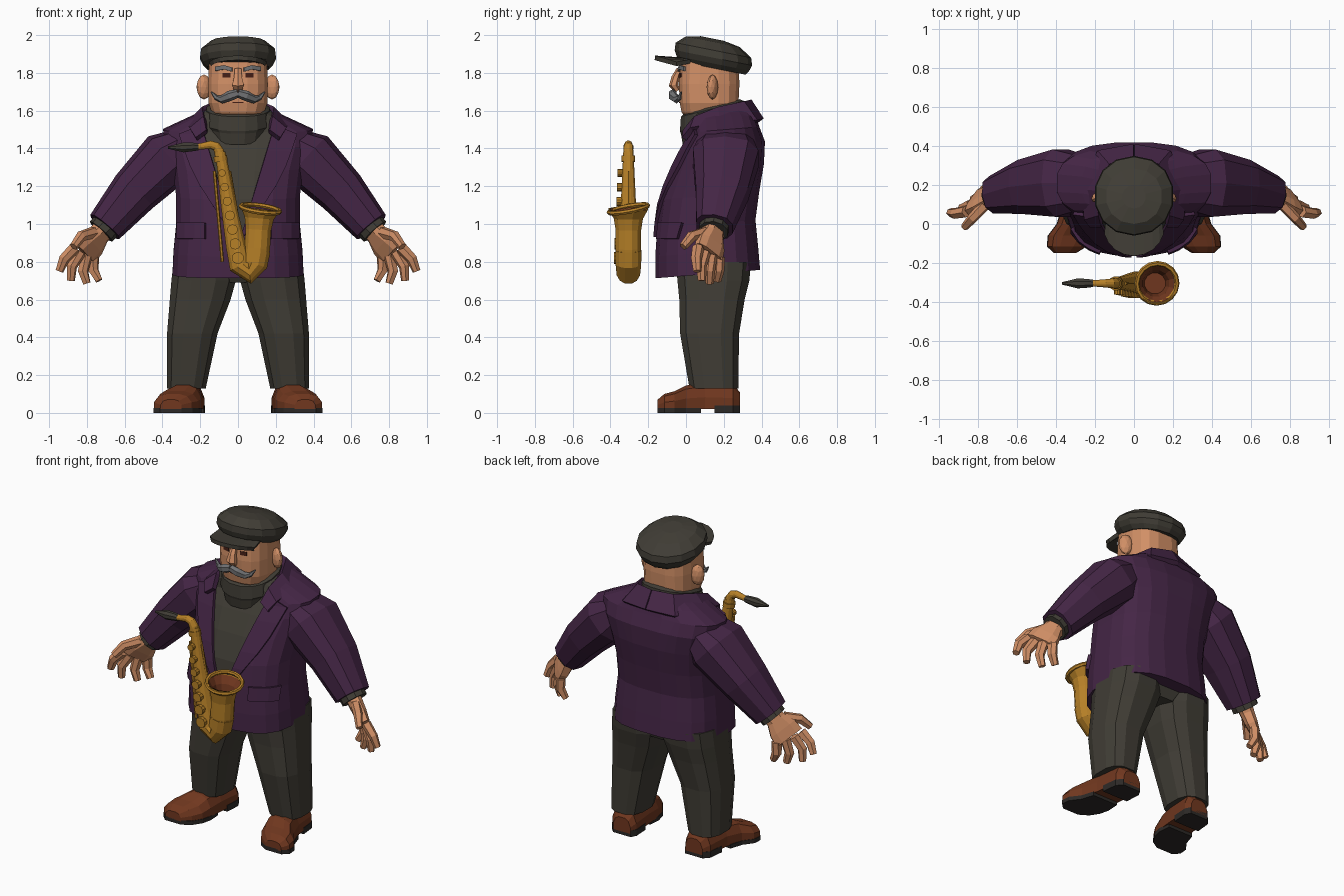
import bpy, bmesh, math
from mathutils import Vector, Matrix
from mathutils.bvhtree import BVHTree

cube = bpy.data.objects.get("Cube")
if cube:
    bpy.data.objects.remove(cube, do_unlink=True)


def material(name, *srgb):
    mat = bpy.data.materials.new(name)
    mat.use_nodes = True
    colour = [(c / 255) ** 2.2 for c in srgb] + [1]
    mat.diffuse_color = colour
    mat.node_tree.nodes["Principled BSDF"].inputs["Base Color"].default_value = colour
    return mat


PURPLE = material("purple jacket cloth", 70, 42, 71)
CLOTH = material("dark grey cloth", 66, 63, 56)
SKIN = material("skin", 208, 142, 102)
LEATHER = material("brown leather", 112, 58, 36)
SOLE = material("black sole", 48, 45, 43)
GOLD = material("brass", 182, 128, 44)
HAIR = material("grey hair", 112, 113, 115)
EYE = material("dark brown eye", 70, 36, 28)


def finish(bm, name, mats, mirror=False, thickness=0):
    """Turn a bmesh into an object, optionally mirrored and thickened."""
    bmesh.ops.recalc_face_normals(bm, faces=bm.faces)
    mesh = bpy.data.meshes.new(name)
    bm.to_mesh(mesh)
    bm.free()
    for mat in mats if isinstance(mats, list) else [mats]:
        mesh.materials.append(mat)
    ob = bpy.data.objects.new(name, mesh)
    bpy.context.collection.objects.link(ob)
    if thickness:
        solid = ob.modifiers.new("thickness", "SOLIDIFY")
        solid.thickness, solid.offset = thickness, 0
    if mirror:
        ob.modifiers.new("mirror", "MIRROR").use_mirror_merge = False
    return ob


def skin(rings, caps=(True, True)):
    """Bridge a list of point rings into a closed surface."""
    bm = bmesh.new()
    loops = [[bm.verts.new(p) for p in ring] for ring in rings]
    n = len(loops[0])
    for a, b in zip(loops, loops[1:]):
        for i in range(n):
            j = (i + 1) % n
            bm.faces.new((a[i], a[j], b[j], b[i]))
    for cap, loop in zip(caps, (loops[0], loops[-1])):
        if cap:
            bm.faces.new(loop)
    return bm


def circle(n, power):
    """Unit superellipse; a higher power is boxier."""
    def bend(v):
        return math.copysign(abs(v) ** (2 / power), v)
    angles = [math.tau * (i + .5) / n for i in range(n)]
    return [(bend(math.cos(a)), bend(math.sin(a))) for a in angles]


def loft(levels, n=16, power=2.5, tilt=0):
    """Levels are z, centre x, half width, front y, back y."""
    rings = []
    for z, cx, rx, front, back in levels:
        cy, ry = (front + back) / 2, (back - front) / 2
        rings.append([(cx + rx * c, cy + ry * s, z + tilt * ry * s)
                      for c, s in circle(n, power)])
    return skin(rings)


def tube(path, ref, n=8, power=2, caps=(True, True)):
    """Path points are x, y, z, radius along ref, radius across it."""
    pts = [Vector(p[:3]) for p in path]
    rings = []
    for i, p in enumerate(path):
        t = (pts[min(i + 1, len(pts) - 1)] - pts[max(i - 1, 0)]).normalized()
        u = Vector(ref)
        u = (u - t * u.dot(t)).normalized()
        v = t.cross(u)
        rings.append([pts[i] + u * p[3] * c + v * p[-1] * s for c, s in circle(n, power)])
    return skin(rings, caps)


def strip(name, pairs, mat, thickness, mirror=True):
    """A thick band between pairs of edge points."""
    bm = bmesh.new()
    rows = [[bm.verts.new(p) for p in pair] for pair in pairs]
    for (a, b), (c, d) in zip(rows, rows[1:]):
        bm.faces.new((a, b, d, c))
    return finish(bm, name, mat, mirror, thickness)


def on_front(tree, x, z):
    hit = tree.ray_cast(Vector((x, -1, z)), Vector((0, 1, 0)))[0]
    return hit if hit else Vector((x, .1, z))


# Jacket body, with the sweater showing in the V opening
torso = loft([(.735, 0, .35, -.165, .395), (.85, 0, .345, -.165, .385), (1, 0, .33, -.155, .37),
              (1.15, 0, .33, -.135, .39), (1.3, 0, .35, -.08, .415), (1.42, 0, .39, -.02, .42),
              (1.5, 0, .4, .03, .39), (1.56, 0, .27, .03, .37), (1.61, 0, .16, .02, .34)],
             n=20, power=2.7, tilt=.08)
V_LOW, V_SLOPE, V_HALF = .95, .3, .02


def v_edge(z):
    return V_HALF + V_SLOPE * (z - V_LOW)


for side in (1, -1):
    bmesh.ops.bisect_plane(torso, geom=torso.verts[:] + torso.edges[:] + torso.faces[:],
                           plane_co=(side * V_HALF, 0, V_LOW), plane_no=(1, 0, -side * V_SLOPE))
for face in torso.faces:
    c = face.calc_center_median()
    if c.y < .12 and abs(c.x) < v_edge(c.z):
        face.material_index = 1
body_tree = BVHTree.FromBMesh(torso)
finish(torso, "jacket_body", [PURPLE, CLOTH])

# Lapels, collar and pocket flaps
lapel = [(1.5, .24), (1.47, .31), (1.38, .28), (1.3, .25), (1.2, .2), (1.1, .135), (1, .07), (.93, .03)]
strip("lapel", [(on_front(body_tree, max(v_edge(z), .01), z), on_front(body_tree, x, z))
                for z, x in lapel], PURPLE, .035)
strip("collar", [((0, .335, 1.65), (0, .4, 1.55)), ((.12, .3, 1.64), (.18, .37, 1.54)),
                 ((.18, .17, 1.61), (.26, .18, 1.53)), ((.175, .05, 1.56), (.25, .03, 1.5)),
                 ((.165, -.005, 1.49), (.22, -.01, 1.45))], PURPLE, .03)
strip("pocket_flap", [(on_front(body_tree, x, 1.005), on_front(body_tree, x, .92))
                      for x in (.17, .22, .27, .31)], PURPLE, .04)

# Sleeves and cuffs
ACROSS = (0, 1, 0)
finish(tube([(.28, .21, 1.42, .15, .1), (.37, .21, 1.35, .18, .155), (.55, .19, 1.17, .145, .13),
             (.705, .15, .985, .1, .1)], ACROSS, 10, 2.6), "sleeve", PURPLE, True)
finish(tube([(.68, .155, 1.01, .08, .08), (.725, .145, .96, .08, .08)], ACROSS, 10),
       "shirt_cuff", CLOTH, True)

# Hands: palm, four fingers and a thumb
PALM = (.57, -.7, .43)
finish(tube([(.7, .15, .985, .06, .05), (.735, .14, .945, .062, .045), (.775, .13, .895, .09, .04),
             (.815, .12, .845, .095, .03)], PALM, 8, 3), "palm", SKIN, True)
fingers = [((.862, .065, .875), (.92, .055, .815), (.945, .06, .75)),
           ((.835, .1, .85), (.88, .08, .775), (.885, .085, .7)),
           ((.8, .135, .835), (.82, .125, .75), (.8, .125, .685)),
           ((.765, .175, .825), (.765, .175, .755), (.735, .165, .7)),
           ((.765, .1, .955), (.83, .03, .935), (.87, -.015, .88))]
for name, joints in zip(("index", "middle", "ring", "little", "thumb"), fingers):
    path = [(*p, r, r * .95) for p, r in zip(joints, (.031, .028, .021))]
    finish(tube(path, PALM, 6, 2.5), name + "_finger", SKIN, True)

# Trousers
finish(loft([(.8, .18, .165, -.06, .35), (.7, .182, .175, -.05, .34), (.6, .2, .165, -.04, .315),
             (.42, .242, .137, -.035, .285), (.13, .273, .105, .015, .28)], 12, 2.7),
       "trouser_leg", CLOTH, True)
finish(loft([(.69, 0, .12, .0, .3), (.8, 0, .3, -.06, .34)], 12, 2.5), "trouser_seat", CLOTH)

# Shoes: stations from heel to toe as centre x, y, half width, height
stations = [(.255, .285, .06, .11), (.262, .25, .085, .15), (.275, .1, .088, .16), (.295, 0, .1, .145),
            (.325, -.06, .115, .115), (.345, -.115, .1, .1), (.355, -.15, .055, .07)]
section = [(-1, 0), (1, 0), (1, .45), (.75, .85), (.35, 1), (-.35, 1), (-.75, .85), (-1, .45)]
finish(skin([[(x + w * a, y, .02 + (h - .02) * b) for a, b in section]
             for x, y, w, h in stations]), "shoe", LEATHER, True)


def sole(name, part, top):
    finish(skin([[(x + w * a * 1.03, y, z) for a, z in ((-1, 0), (1, 0), (1, top), (-1, top))]
                 for x, y, w, h in part]), name, SOLE, True)


sole("shoe_sole", [(.285, .08, .085, 0)] + stations[3:], .026)
sole("shoe_heel", stations[:2] + [(.27, .15, .087, 0)], .04)

# Roll neck
finish(loft([(1.46, 0, .15, -.02, .3), (1.52, 0, .165, -.03, .31), (1.535, 0, .178, -.035, .315),
             (1.61, 0, .17, -.03, .31), (1.625, 0, .145, -.005, .285)], 16, 2.2, .25),
       "roll_neck", CLOTH)

# Head and ears
head = loft([(1.55, 0, .1, .01, .25), (1.59, 0, .14, -.025, .265), (1.64, 0, .158, -.035, .28),
             (1.74, 0, .16, -.04, .285), (1.87, 0, .155, -.03, .28)], 16, 2.8)
head_tree = BVHTree.FromBMesh(head)
finish(head, "head", SKIN)
ear = bmesh.new()
bmesh.ops.create_icosphere(ear, subdivisions=2, radius=1, matrix=Matrix.Translation((.18, .14, 1.725))
                           @ Matrix.Rotation(math.radians(-25), 4, "Z")
                           @ Matrix.Diagonal((.042, .028, .066, 1)))
finish(ear, "ear", SKIN, True)

# Face
finish(tube([(0, -.035, 1.82, .02, .015), (0, -.055, 1.775, .024, .022), (0, -.066, 1.735, .036, .025),
             (0, -.045, 1.705, .022, .016)], (1, 0, 0), 6), "nose", SKIN)
finish(tube([(0, -.07, 1.692, .022, .022), (.045, -.07, 1.678, .024, .028), (.085, -.05, 1.66, .02, .022),
             (.115, -.035, 1.668, .013, .014), (.142, -.025, 1.7, .004, .004)], ACROSS, 6),
       "moustache", HAIR, True)
strip("eyebrow", [(on_front(head_tree, x, z), on_front(head_tree, x, z + .022))
                  for x, z in ((.03, 1.806), (.07, 1.818), (.115, 1.81))], HAIR, .025)
strip("eye", [(on_front(head_tree, x, 1.775), on_front(head_tree, x, 1.798))
              for x in (.04, .06, .08)], EYE, .009)
strip("mouth", [(on_front(head_tree, x, 1.64), on_front(head_tree, x, 1.647))
                for x in (-.03, 0, .03)], EYE, .008, False)

# Flat cap
finish(loft([(1.825, 0, .165, -.03, .315), (1.85, 0, .19, -.05, .335), (1.88, 0, .205, -.06, .35),
             (1.92, 0, .2, -.055, .345), (1.965, 0, .145, 0, .285), (1.982, 0, .06, .08, .2)],
            14, 2.1, -.2), "cap_crown", CLOTH)
arc = [math.radians(a) for a in range(-80, 81, 20)]
strip("cap_peak", [((.14 * math.sin(a), .04, 1.865),
                    (.15 * math.sin(a), -.025 - .14 * math.cos(a), 1.84 + .04 * math.cos(a)))
                   for a in arc], CLOTH, .024, False)

# Saxophone: body, bell and bent neck, all in one upright plane
DEPTH = -.305


def sax_tube(name, path, mat, caps=(True, True), n=12):
    finish(tube([(x, DEPTH, z, r, r) for x, z, r in path], ACROSS, n, 2, caps), name, mat)


sax_tube("sax_body", [(-.093, 1.38, .028), (-.05, 1.1, .042), (-.01, .88, .055), (.012, .78, .062),
                      (.06, .745, .064), (.09, .79, .07), (.102, .86, .072)], GOLD)
sax_tube("sax_bell", [(.09, .79, .068), (.102, .87, .07), (.108, .97, .07), (.112, 1.03, .08),
                      (.118, 1.08, .108)], GOLD, (True, False))
sax_tube("sax_bell_lining", [(.118, 1.078, .1), (.113, 1.035, .07), (.108, .97, .055)], LEATHER, (False, True))
bpy.ops.mesh.primitive_torus_add(location=(.118, DEPTH, 1.08), rotation=(.18, .14, 0),
                                 major_radius=.104, minor_radius=.013,
                                 major_segments=16, minor_segments=6)
rim = bpy.context.object
rim.name = "sax_bell_rim"
rim.data.materials.append(GOLD)
sax_tube("sax_neck", [(-.093, 1.35, .03), (-.1, 1.385, .027), (-.115, 1.41, .025), (-.145, 1.42, .022),
                      (-.19, 1.412, .018), (-.225, 1.408, .017)], GOLD)
sax_tube("sax_neck_joint", [(-.09, 1.33, .037), (-.094, 1.36, .037)], GOLD)
sax_tube("sax_mouthpiece", [(-.21, 1.408, .02), (-.235, 1.408, .024), (-.29, 1.405, .028),
                            (-.33, 1.405, .017), (-.37, 1.405, .007)], CLOTH, n=8)

# Saxophone keys and rod
keys = bmesh.new()
for i in range(7):
    z = 1.27 - .075 * i
    spot = Matrix.Translation((-.085 + .014 * i, DEPTH - .04 - .003 * i, z))
    bmesh.ops.create_cone(keys, cap_ends=True, segments=10, radius1=.02 + .002 * i,
                          radius2=.02 + .002 * i, depth=.035,
                          matrix=spot @ Matrix.Rotation(math.pi / 2, 4, "X"))
finish(keys, "sax_keys", GOLD)
for name, shift in (("left", -.045), ("right", .035)):
    sax_tube("sax_rod_" + name, [(-.08 + shift, 1.28, .009), (-.015 + shift * 1.5, .8, .009)], GOLD, n=6)
